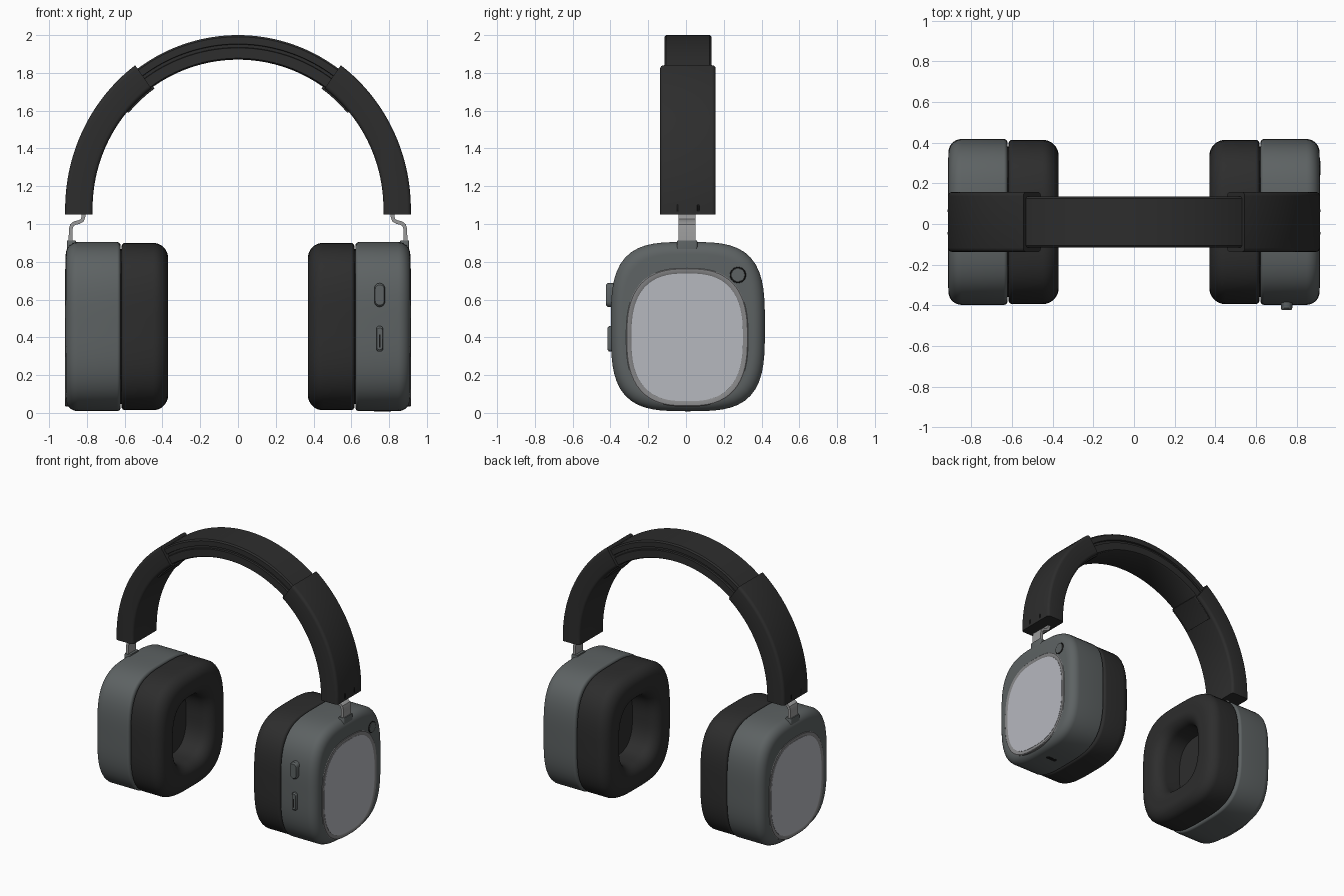
import bpy, bmesh, math
from mathutils import Vector

cube = bpy.data.objects.get("Cube")
if cube:
    bpy.data.objects.remove(cube)


def material(name, r, g, b):
    m = bpy.data.materials.new(name)
    m.use_nodes = True
    m.diffuse_color = (r, g, b, 1)
    m.node_tree.nodes["Principled BSDF"].inputs["Base Color"].default_value = (r, g, b, 1)
    return m


BLACK = material("soft black", 0.026, 0.026, 0.026)
GREY = material("slate grey", 0.11, 0.123, 0.125)
RIM = material("rim grey", 0.24, 0.24, 0.245)
SILVER = material("pale silver", 0.47, 0.48, 0.52)
STEEL = material("steel", 0.32, 0.32, 0.32)
SLOT = material("slot black", 0.008, 0.008, 0.008)
CY, CZ = 0.01, 0.457      # cup centre
ARCH_Z = 1.08             # centre height of the headband arch


def finish(name, bm, mat, angle=35):
    bmesh.ops.recalc_face_normals(bm, faces=bm.faces)
    mesh = bpy.data.meshes.new(name)
    bm.to_mesh(mesh)
    bm.free()
    mesh.materials.append(mat)
    for p in mesh.polygons:
        p.use_smooth = True
    mesh.set_sharp_from_angle(angle=math.radians(angle))
    ob = bpy.data.objects.new(name, mesh)
    bpy.context.collection.objects.link(ob)
    return ob


def skin(name, loops, mat, caps=True, closed=False):
    """Bridge a list of point loops into a surface."""
    bm = bmesh.new()
    rings = [[bm.verts.new(p) for p in loop] for loop in loops]
    pairs = list(zip(rings, rings[1:]))
    if closed:
        pairs.append((rings[-1], rings[0]))
    for a, b in pairs:
        n = len(a)
        for i in range(n):
            j = (i + 1) % n
            bm.faces.new((a[i], a[j], b[j], b[i]))
    if caps and not closed:
        bm.faces.new(rings[0])
        bm.faces.new(rings[-1])
    return finish(name, bm, mat)


def squircle(x, hy, hz, e, cy=CY, cz=CZ, n=72):
    pts = []
    for i in range(n):
        t = math.tau * i / n
        c, s = math.cos(t), math.sin(t)
        r = (abs(c) ** e + abs(s) ** e) ** (-1 / e)
        pts.append((x, cy + hy * r * c, cz + hz * r * s))
    return pts


def quarter(x, inset, dx, di, n=6, start=True):
    """Round-over from (x, inset), leaving along x first or along the inset first."""
    out = []
    for i in range(n + 1):
        t = math.pi / 2 * i / n
        u, v = (math.sin(t), 1 - math.cos(t)) if start else (1 - math.cos(t), math.sin(t))
        out.append((x + dx * u, inset + di * v))
    return out


def rounded_rect(hw, hh, r, n=4):
    pts = []
    for k, (sx, sy) in enumerate(((1, 1), (-1, 1), (-1, -1), (1, -1))):
        for i in range(n + 1):
            t = math.pi / 2 * (k + i / n)
            pts.append((sx * (hw - r) + r * math.cos(t), sy * (hh - r) + r * math.sin(t)))
    return pts


def arch(name, profile, start, end, outer, inner, mat, steps=32, foot=None):
    """Sweep a (depth 0..1, y) profile along an elliptical arch."""
    def station(deg, drop=0):
        c, s = math.cos(math.radians(deg)), math.sin(math.radians(deg))
        return [(c * (inner[0] + (outer[0] - inner[0]) * u), CY + y,
                 ARCH_Z - drop + s * (inner[1] + (outer[1] - inner[1]) * u))
                for u, y in profile]
    loops = [station(start + (end - start) * i / steps) for i in range(steps + 1)]
    if foot:
        loops.insert(0 if start == 0 else len(loops), station(start if start == 0 else end, foot))
    return skin(name, loops, mat)


def pad(name, outline, centre, ax, ay, depth, mat, taper=0.85):
    """Small raised plate: outline in the ax/ay plane, extruded along their normal."""
    ax, ay, centre = Vector(ax), Vector(ay), Vector(centre)
    nrm = ax.cross(ay)
    loops = [[centre + ax * u * k + ay * v * k + nrm * d for u, v in outline]
             for d, k in ((-0.03, 1), (depth * 0.6, 1), (depth, taper))]
    return skin(name, loops, mat)


# Inner headband with a groove along both edges
half = [(0, 0.113), (0.06, 0.125), (0.48, 0.125), (0.5, 0.112), (0.62, 0.112),
        (0.64, 0.125), (0.93, 0.125), (1, 0.115)]
band_profile = half + [(u, -y) for u, y in reversed(half)]
arch("headband", band_profile, 40, 140, (0.90, 0.92), (0.782, 0.79), BLACK, 56)

sleeve_profile = [(0.5 + u / 0.146, v) for u, v in rounded_rect(0.073, 0.147, 0.02)]
lip_profile = [(0.5 + u / 0.03, v) for u, v in rounded_rect(0.015, 0.12, 0.005)]

for s, side in ((1, "left"), (-1, "right")):
    # Sleeve over the lower headband, with its inner lip
    a, b = (0, 53.5) if s > 0 else (126.5, 180)
    arch(side + "_sleeve", sleeve_profile, a, b, (0.915, 0.946), (0.77, 0.793), BLACK, foot=0.03)
    a, b = (40.5, 54.5) if s > 0 else (125.5, 139.5)
    arch(side + "_sleeve_lip", lip_profile, a, b, (0.79, 0.81), (0.762, 0.782), BLACK, 8)
    for y in (-0.045, 0.065):
        pad(side + "_sleeve_notch", rounded_rect(0.006, 0.02, 0.005), (s * 0.9135, y, 1.085),
            (0, s, 0), (0, 0, 1), 0.003, SLOT)

    # Bent steel strip joining sleeve and cup
    path = [(0.818, 1.09), (0.818, 1.04), (0.824, 1.02), (0.842, 1.01), (0.866, 1.004),
            (0.88, 0.993), (0.885, 0.975), (0.888, 0.88)]
    loops = []
    for i, p in enumerate(path):
        q0, q1 = path[max(i - 1, 0)], path[min(i + 1, len(path) - 1)]
        d = Vector((q1[0] - q0[0], q1[1] - q0[1])).normalized() * 0.01
        loops.append([(s * (p[0] + k * -d.y), CY - 0.004 + w, p[1] + k * d.x)
                      for k, w in ((1, 0.045), (1, -0.045), (-1, -0.045), (-1, 0.045))])
    skin(side + "_stem", loops, STEEL)
    pad(side + "_stem_collar", rounded_rect(0.024, 0.054, 0.01), (s * 0.882, 0.006, 0.895),
        (1, 0, 0), (0, 1, 0), 0.018, GREY, 0.94)

    # Cup shell
    rows = quarter(0.622, 0.018, 0.018, -0.018, start=False)
    rows += quarter(0.848, 0, 0.064, 0.064, 8)
    skin(side + "_cup_shell", [squircle(s * x, 0.4075 - i, 0.4475 - i, 3.4) for x, i in rows], GREY)
    skin(side + "_cup_joint", [squircle(s * x, 0.37, 0.41, 3.4) for x in (0.59, 0.65)], BLACK)

    # Ear cushion, rolling over into the ear opening
    rows = quarter(0.617, 0.02, -0.02, -0.02, start=False)
    rows += quarter(0.45, 0, -0.08, 0.08, 8)
    rows += quarter(0.37, 0.13, 0.08, 0.075, 8, start=False)
    loops = []
    for x, i in rows:
        k = min(i / 0.205, 1)
        loops.append(squircle(s * x, 0.404 - i, 0.443 - i, 3.4 - 0.7 * k))
    loops.append(squircle(s * 0.57, 0.195, 0.235, 2.7))
    skin(side + "_ear_cushion", loops, BLACK)

    # Rim and face plate on the outside
    def oval(x, inset):
        return squircle(s * x, 0.324 - inset, 0.367 - inset, 2.7, 0.006, 0.4)
    skin(side + "_plate_rim", [oval(0.87, 0), oval(0.911, 0), oval(0.915, 0.005),
                               oval(0.915, 0.024), oval(0.911, 0.03), oval(0.87, 0.03)],
         RIM, closed=True)
    skin(side + "_face_plate", [oval(0.88, 0.029), oval(0.9135, 0.029)], SILVER)

# Controls on the left cup: front buttons, round button, charging port
X, Z = (1, 0, 0), (0, 0, 1)
pad("large_button", rounded_rect(0.028, 0.063, 0.027), (0.75, -0.398, 0.624), X, Z, 0.026, GREY)
pad("small_button", rounded_rect(0.018, 0.068, 0.017), (0.75, -0.397, 0.392), X, Z, 0.018, GREY)
pad("small_button_groove", rounded_rect(0.004, 0.035, 0.0035), (0.75, -0.4148, 0.38), X, Z, 0.001, SLOT)
ring = [(math.cos(math.tau * i / 32), math.sin(math.tau * i / 32)) for i in range(32)]
for name, r, d, mat in (("round_button_edge", 0.043, 0.006, SLOT), ("round_button", 0.036, 0.008, GREY)):
    pad(name, [(u * r, v * r) for u, v in ring], (0.908, 0.275, 0.73), (0, 1, 0), Z, d, mat, 0.96)
pad("charging_port", rounded_rect(0.045, 0.014, 0.0135), (0.765, CY, 0.0095), X, (0, -1, 0), 0.002, SLOT)
